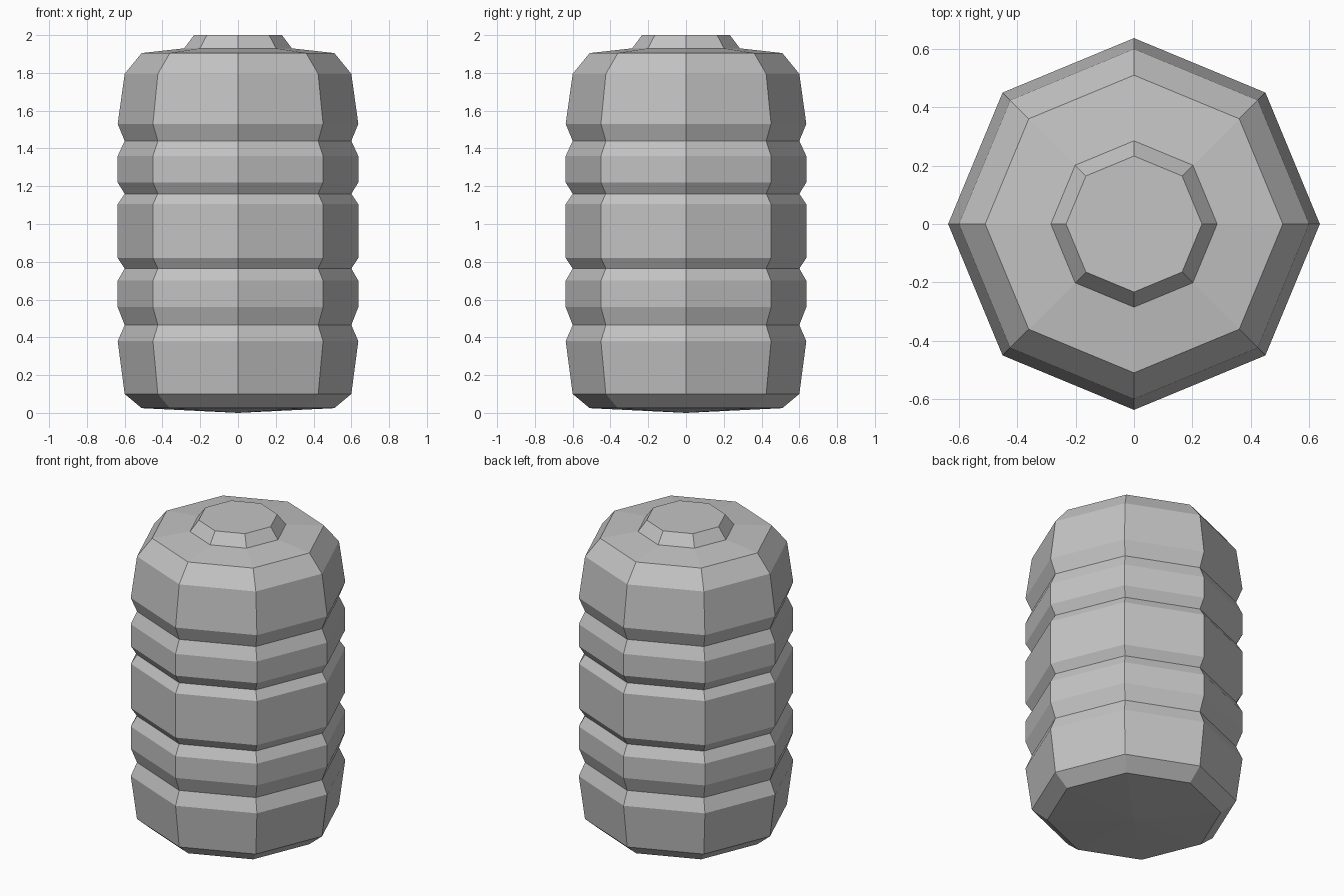
import bpy
import bmesh
from math import cos, sin, tau

SIDES = 8

cube = bpy.data.objects.get("Cube")
if cube:
    bpy.data.objects.remove(cube, do_unlink=True)

grey = bpy.data.materials.new("plain grey")
grey.use_nodes = True
grey.diffuse_color = (0.55, 0.55, 0.55, 1)
grey.node_tree.nodes["Principled BSDF"].inputs["Base Color"].default_value = grey.diffuse_color


def lathe(name, profile, bottom_tip=None, top_cap=False):
    """Flat-sided lathe of (radius, height) points, corners on the axes."""
    bm = bmesh.new()
    rings = []
    for radius, z in profile:
        rings.append([bm.verts.new((radius * cos(tau * i / SIDES),
                                    radius * sin(tau * i / SIDES), z))
                      for i in range(SIDES)])
    for low, high in zip(rings, rings[1:]):
        for i in range(SIDES):
            j = (i + 1) % SIDES
            bm.faces.new((low[i], low[j], high[j], high[i]))
    if bottom_tip is not None:
        tip = bm.verts.new((0, 0, bottom_tip))
        for i in range(SIDES):
            bm.faces.new((tip, rings[0][(i + 1) % SIDES], rings[0][i]))
    if top_cap:
        bm.faces.new(rings[-1])
    mesh = bpy.data.meshes.new(name)
    bm.to_mesh(mesh)
    bm.free()
    mesh.materials.append(grey)
    obj = bpy.data.objects.new(name, mesh)
    bpy.context.collection.objects.link(obj)
    return obj


# Ribbed barrel: chamfered base, four grooves, sloped shoulder
RIB, GROOVE, RIM = 0.637, 0.6, 0.51
profile = [(RIM, 0.025), (GROOVE, 0.1)]
for rib_below, groove, rib_above in ((0.38, 0.465, 0.56), (0.70, 0.765, 0.82),
                                     (1.105, 1.16, 1.22), (1.36, 1.44, 1.53)):
    profile += [(RIB, rib_below), (GROOVE, groove), (RIB, rib_above)]
profile += [(GROOVE, 1.795), (RIM, 1.905), (0.285, 1.93)]
lathe("barrel", profile, bottom_tip=0.0)

# Tapered lid
lathe("lid", [(0.285, 1.93), (0.233, 2.0)], top_cap=True)
